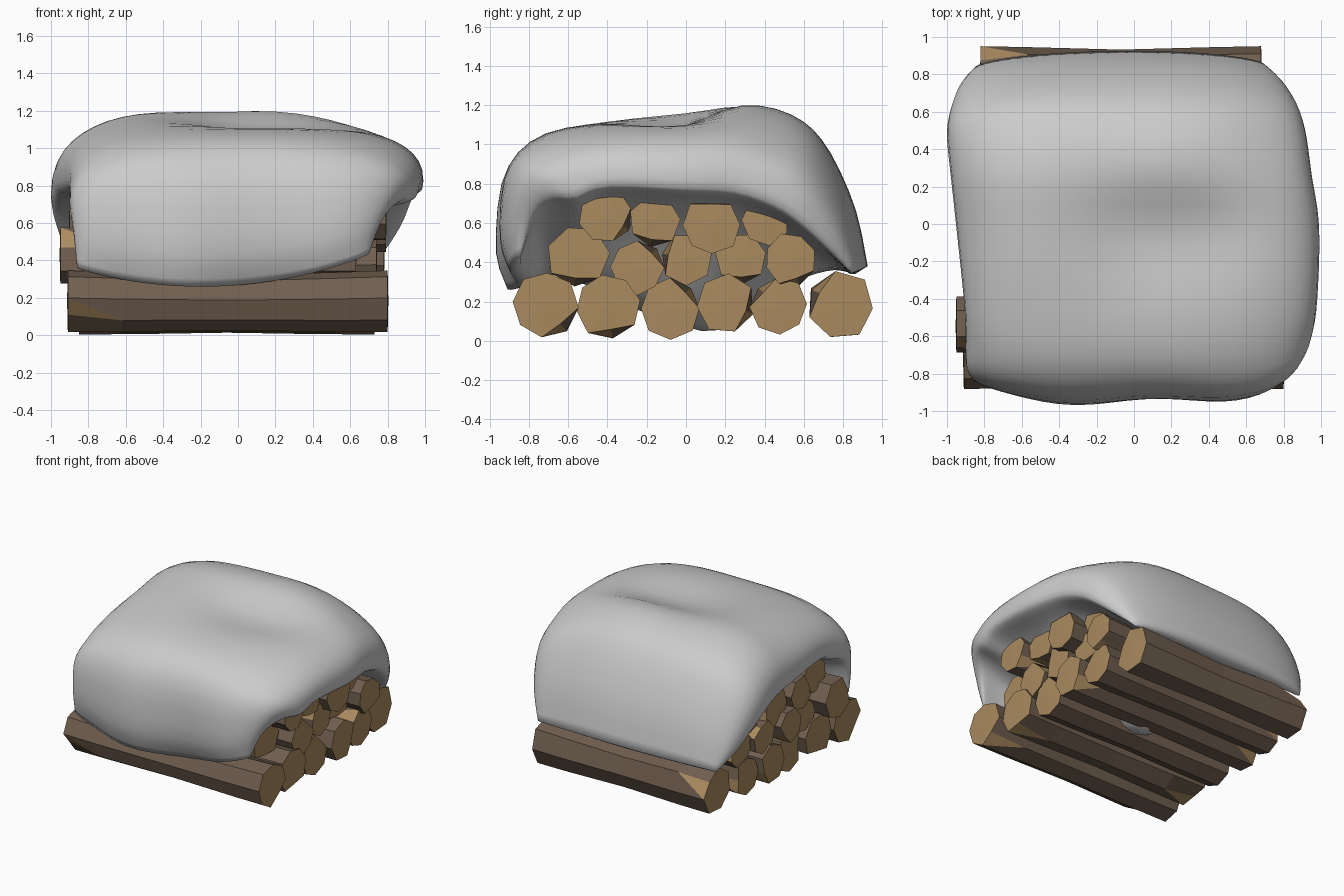
import bpy, bmesh, math, random

if "Cube" in bpy.data.objects:
    bpy.data.objects.remove(bpy.data.objects["Cube"])
random.seed(4)

def material(name, col):
    m = bpy.data.materials.new(name)
    m.diffuse_color = (*col, 1)
    m.use_nodes = True
    m.node_tree.nodes["Principled BSDF"].inputs["Base Color"].default_value = m.diffuse_color
    return m

bark = material("bark", (0.165, 0.115, 0.08))
cut = material("cut_wood", (0.40, 0.255, 0.115))

def finish(bm, name, mats=()):
    bmesh.ops.recalc_face_normals(bm, faces=bm.faces)
    me = bpy.data.meshes.new(name)
    bm.to_mesh(me)
    bm.free()
    for m in mats:
        me.materials.append(m)
    ob = bpy.data.objects.new(name, me)
    bpy.context.collection.objects.link(ob)
    return ob

# faceted log along x, slimmer and bent in the middle, with a chip out of each end
def log(name, y, z, r, x0, x1, n):
    bm = bmesh.new()
    turn = random.uniform(0, math.tau)
    wob = [random.uniform(0.97, 1.08) for _ in range(n)]
    rings = []
    stations = (0, 0.17, 0.5, 0.83, 1)
    chips = {0: random.randrange(n), 4: random.randrange(n)}
    for i, t in enumerate(stations):
        bend = -0.06 * r * math.sin(math.pi * t)
        rr = r * (1, 0.97, 0.89, 0.97, 1)[i]
        ring = []
        for k in range(n):
            a = turn + math.tau * k / n
            q = rr * wob[k] * (0.72 if chips.get(i) == k else 1)
            ring.append(bm.verts.new((x0 + (x1 - x0) * t, y + q * math.cos(a),
                                      max(0, z + bend + q * math.sin(a)))))
        rings.append(ring)
    for i in range(4):
        a, b = rings[i], rings[i + 1]
        for k in range(n):
            j = (k + 1) % n
            if i == 0 and j == chips[0]:
                bm.faces.new((a[k], a[j], b[j])).material_index = 1
                bm.faces.new((a[k], b[j], b[k]))
            elif i == 3 and j == chips[4]:
                bm.faces.new((b[k], b[j], a[j])).material_index = 1
                bm.faces.new((b[k], a[j], a[k]))
            else:
                bm.faces.new((a[k], a[j], b[j], b[k]))
    for ring, x in ((rings[0], x0 - 0.004), (rings[-1], x1 + 0.004)):
        c = bm.verts.new((x, y, z))
        for k in range(n):
            bm.faces.new((ring[k], ring[(k + 1) % n], c)).material_index = 1
    finish(bm, name, (bark, cut))

LOGS = [  # y, z, radius, left end, right end, sides
    (-.72, .185, .165, -.91, .80, 8), (-.40, .18, .16, -.88, .76, 8),
    (-.08, .165, .15, -.85, .73, 8), (.20, .19, .145, -.90, .78, 7),
    (.47, .18, .145, -.86, .74, 8), (.785, .18, .17, -.82, .68, 7),
    (-.55, .43, .155, -.95, .63, 7), (-.25, .375, .135, -.86, .74, 8),
    (.00, .42, .13, -.92, .72, 7), (.28, .42, .13, -.88, .68, 7),
    (.53, .415, .13, -.85, .78, 8), (-.41, .635, .135, -.84, .79, 8),
    (-.16, .61, .13, -.90, .74, 7), (.13, .59, .145, -.87, .79, 8),
    (.40, .61, .12, -.84, .70, 7)]
for i, spec in enumerate(LOGS):
    log(f"log_{i + 1}", *spec)

# snow blanket: arch profiles running front tip -> back tip as (y, z)
OUTER = [(-.88, .26), (-.95, .46), (-.92, .84), (-.75, 1.04), (-.4, 1.12), (0, 1.15),
         (.3, 1.19), (.56, 1.13), (.72, .98), (.86, .68), (.925, .38)]
UNDER_END = [(-.81, .28), (-.75, .5), (-.67, .61), (-.54, .67), (-.4, .73), (-.02, .71),
             (.25, .69), (.45, .62), (.6, .53), (.74, .43), (.86, .34)]
UNDER_MID = [(-.8, .28), (-.74, .32), (-.65, .33), (-.5, .28), (-.35, .2), (.08, .05),
             (.25, .12), (.45, .24), (.6, .32), (.75, .36), (.86, .34)]
ENDS = [(-.86, .70), (-.88, .77), (-.9, .88), (-.9, .95), (-.91, .98), (-.95, .99),
        (-.98, .95), (-1, .92), (-.98, .88), (-.93, .8), (-.85, .7)]  # left x, right x

def spline(pts, s):
    f = s * (len(pts) - 1)
    i = min(int(f), len(pts) - 2)
    t = f - i
    p = [pts[max(0, min(len(pts) - 1, i + d))] for d in (-1, 0, 1, 2)]
    return [0.5 * (2 * b + (c - a) * t + (2 * a - 5 * b + 4 * c - d) * t * t
                   + (3 * b - a - 3 * c + d) * t ** 3) for a, b, c, d in zip(*p)]

def snow_point(s, u, top):
    xl, xr = spline(ENDS, s)
    x = (xl + xr) / 2 + u * (xr - xl) / 2
    o, e, m = spline(OUTER, s), spline(UNDER_END, s), spline(UNDER_MID, s)
    # swells, central hollow and drooping back right corner
    bump = lambda bx, by, w: math.exp(-((x - bx) ** 2 + (o[0] - by) ** 2) / w)
    o[1] += (.04 * bump(-.65, 0, .12) - .05 * bump(.05, -.08, .08)
             - .04 * bump(.4, -.08, .06) - .07 * bump(.85, .5, .12)
             + .02 * bump(.15, .35, .08))
    k = math.cos(u * math.pi / 2) ** 3
    inner = [a + (b - a) * k for a, b in zip(e, m)]
    core = [.25 * a + .75 * b for a, b in zip(o, e)]
    t = max(0, 1 - abs(u) ** 3) ** (1 / 2.4)
    if not top:
        t **= .6
    y, z = [c + t * (p - c) for c, p in zip(core, o if top else inner)]
    front, back = max(0, 1 - s / .3), max(0, 1 - (1 - s) / .3)
    z += .2 * (x + .2) ** 2 * front
    # gentle ripples along the hanging front and back edges
    y += front * .03 * math.cos((x - .12) * 7) - back * .06 * x * x
    return x, y, z

bm = bmesh.new()
N, M = 32, 28
loops = []
for j in range(M + 1):
    u = -math.cos(math.pi * j / M)
    outer = [bm.verts.new(snow_point(i / N, u, True)) for i in range(N + 1)]
    under = [bm.verts.new(snow_point(i / N, u, False)) for i in range(N, -1, -1)]
    loops.append(outer + under)
for a, b in zip(loops, loops[1:]):
    for k in range(len(a)):
        j = (k + 1) % len(a)
        bm.faces.new((a[k], a[j], b[j], b[k]))
bmesh.ops.remove_doubles(bm, verts=bm.verts, dist=0.0005)
for f in bm.faces:
    f.smooth = True
finish(bm, "snow_cover")
